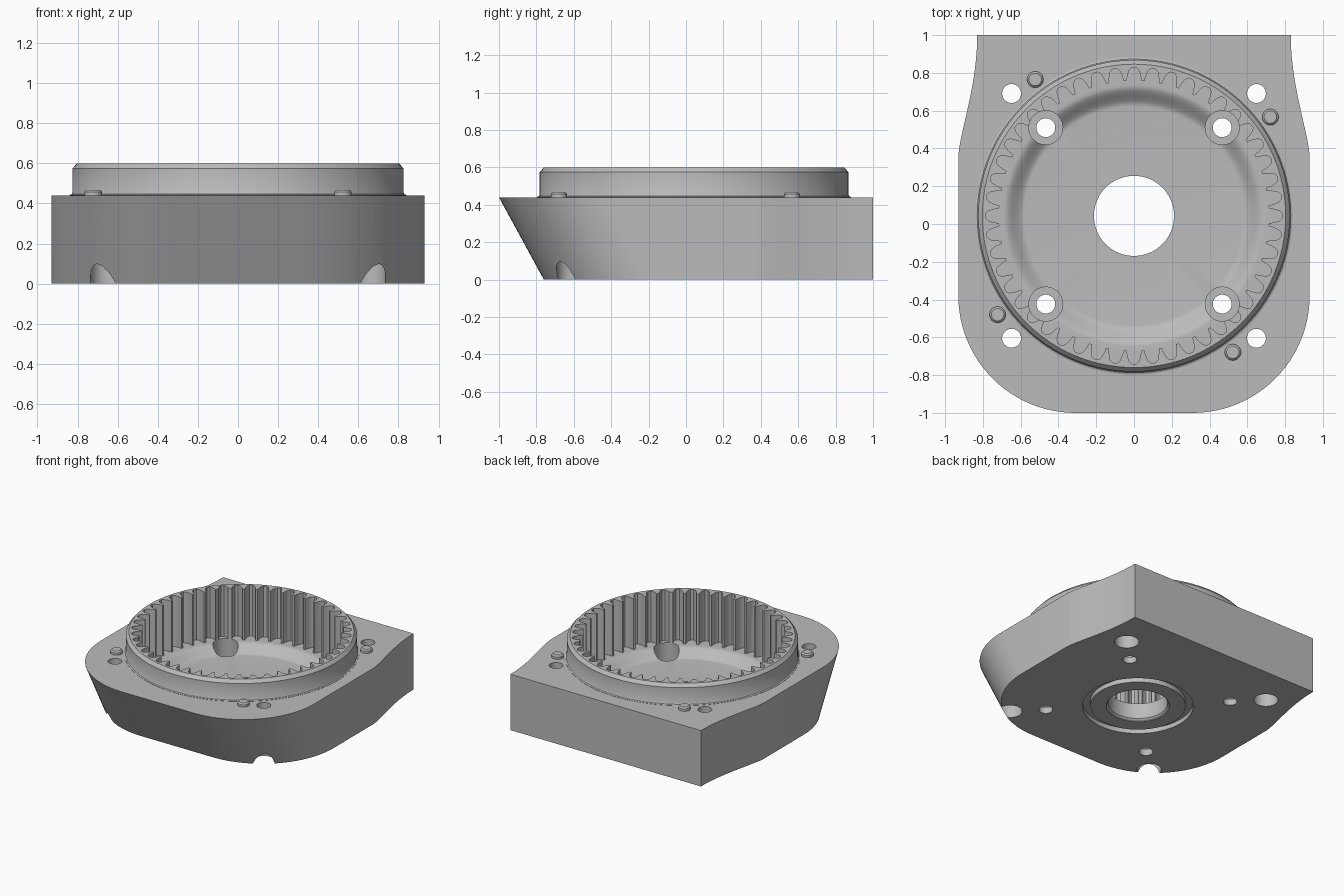
import bpy, bmesh
from math import sin, cos, pi, radians
from mathutils import Matrix, Vector

cube = bpy.data.objects.get("Cube")
if cube:
    bpy.data.objects.remove(cube, do_unlink=True)

grey = bpy.data.materials.new("plain grey")
grey.use_nodes = True
grey.diffuse_color = (0.5, 0.5, 0.5, 1)
grey.node_tree.nodes["Principled BSDF"].inputs["Base Color"].default_value = (0.5, 0.5, 0.5, 1)

CY = 0.043       # y of the ring axis
TOP = 0.44       # deck height
RIM = 0.6        # ring height


def finish(name, bm):
    bmesh.ops.recalc_face_normals(bm, faces=bm.faces)
    mesh = bpy.data.meshes.new(name)
    bm.to_mesh(mesh)
    bm.free()
    mesh.materials.append(grey)
    obj = bpy.data.objects.new(name, mesh)
    bpy.context.collection.objects.link(obj)
    return obj


def loft(name, lower, upper):
    """Solid between two outlines with the same number of points."""
    bm = bmesh.new()
    a = [bm.verts.new(p) for p in lower]
    b = [bm.verts.new(p) for p in upper]
    bm.faces.new(a)
    bm.faces.new(b)
    n = len(a)
    for i in range(n):
        j = (i + 1) % n
        bm.faces.new((a[i], a[j], b[j], b[i]))
    return finish(name, bm)


def lathe(name, profile, x=0, y=CY, steps=128, ring=False):
    """Turn (radius, z) points about a vertical axis."""
    bm = bmesh.new()
    vs = [bm.verts.new((r, 0, z)) for r, z in profile]
    edges = [bm.edges.new(p) for p in zip(vs, vs[1:])]
    if ring:
        edges.append(bm.edges.new((vs[-1], vs[0])))
    bmesh.ops.spin(bm, geom=vs + edges, cent=(0, 0, 0), axis=(0, 0, 1),
                   angle=2 * pi, steps=steps)
    bmesh.ops.remove_doubles(bm, verts=bm.verts, dist=1e-5)
    bmesh.ops.translate(bm, verts=bm.verts, vec=(x, y, 0))
    return finish(name, bm)


def rod(name, x, y, r, z0, z1):
    return lathe(name, [(0, z0), (r, z0), (r, z1), (0, z1)], x, y, 40)


def combine(target, tool, operation):
    tool.hide_render = True
    mod = target.modifiers.new(operation, 'BOOLEAN')
    mod.operation = operation
    mod.solver = 'EXACT'
    mod.object = tool
    bpy.context.view_layer.objects.active = target
    bpy.ops.object.modifier_apply(modifier=mod.name)
    bpy.data.objects.remove(tool, do_unlink=True)


def smooth(obj):
    bpy.ops.object.select_all(action='DESELECT')
    obj.select_set(True)
    bpy.context.view_layer.objects.active = obj
    bpy.ops.object.shade_smooth_by_angle(angle=radians(30))


# Base outline: flat back, waisted sides, round front corners that lean back below
def half_outline(shift):
    pts = []
    for i in range(17):
        t = (i / 16) ** 0.75
        s = t * t * (3 - 2 * t)
        pts.append((0.93 - 0.1 * s, 0.36 + 0.64 * i / 16))
    pts.reverse()
    for i in range(25):
        a = pi / 2 * i / 24
        pts.append((0.31 + 0.62 * cos(a), shift - 0.38 - 0.62 * sin(a)))
    return pts


def outline(shift, z):
    half = half_outline(shift)
    both = half + [(-x, y) for x, y in reversed(half)]
    return [(x, y, z) for x, y in both]


housing = loft("gear_housing", outline(0.24, 0), outline(0, TOP))

# Raised ring with a small foot fillet and a chamfered rim
combine(housing, lathe("ring_wall", [
    (0, 0.3), (0.84, 0.3), (0.84, TOP + 0.002), (0.83, TOP + 0.006),
    (0.825, TOP + 0.015), (0.825, 0.575), (0.803, RIM), (0, RIM)]), 'UNION')

# Internal gear teeth
TEETH = 48
tooth = [(-0.5, 0.772), (-0.36, 0.785), (-0.14, 0.785), (0, 0.772),
         (0.1, 0.745), (0.17, 0.715), (0.33, 0.715), (0.4, 0.745)]
gear = []
for k in range(TEETH):
    for f, r in tooth:
        a = pi / 2 + 2 * pi * (k + f + 0.25) / TEETH
        gear.append((r * cos(a), CY + r * sin(a)))
combine(housing, loft("gear_cutter", [(x, y, 0.2) for x, y in gear],
                      [(x, y, 0.7) for x, y in gear]), 'DIFFERENCE')

# Dished floor and centre bore
dish = []
for i in range(13):
    t = i / 12
    dish.append((0.58 + 0.11 * t, 0.14 + 0.06 * t * t * (3 - 2 * t)))
combine(housing, lathe("bowl_cutter", [(0, -0.1), (0.225, -0.1), (0.225, 0.005),
        (0.212, 0.018), (0.212, 0.14)] + dish + [(0.69, 0.25), (0, 0.25)]), 'DIFFERENCE')

# Seal groove underneath
combine(housing, lathe("groove_cutter", [(0.34, -0.05), (0.395, -0.05),
        (0.395, 0.035), (0.34, 0.035)], ring=True), 'DIFFERENCE')

# Bolt holes: four inside sunk from above, four at the corners sunk from below
for sx in (-1, 1):
    for sy in (-1, 1):
        x, y = 0.467 * sx, CY + 0.467 * sy
        combine(housing, rod("inner_sink", x, y, 0.09, 0.05, 0.75), 'DIFFERENCE')
        combine(housing, rod("inner_hole", x, y, 0.05, -0.1, 0.1), 'DIFFERENCE')
        x, y = 0.648 * sx, CY + 0.648 * sy
        combine(housing, rod("corner_hole", x, y, 0.05, -0.1, 0.7), 'DIFFERENCE')
        combine(housing, rod("corner_sink", x, y, 0.087, -0.1, 0.25), 'DIFFERENCE')
smooth(housing)

# Locating pins on the deck
for k in range(4):
    p = Matrix.Rotation(k * pi / 2, 3, 'Z') @ Vector((0.722, 0.523, 0))
    pin = lathe("locating_pin_%d" % (k + 1), [
        (0, TOP - 0.03), (0.043, TOP - 0.03), (0.043, 0.458), (0.033, 0.468), (0, 0.468)],
        p.x, CY + p.y, 32)
    smooth(pin)
